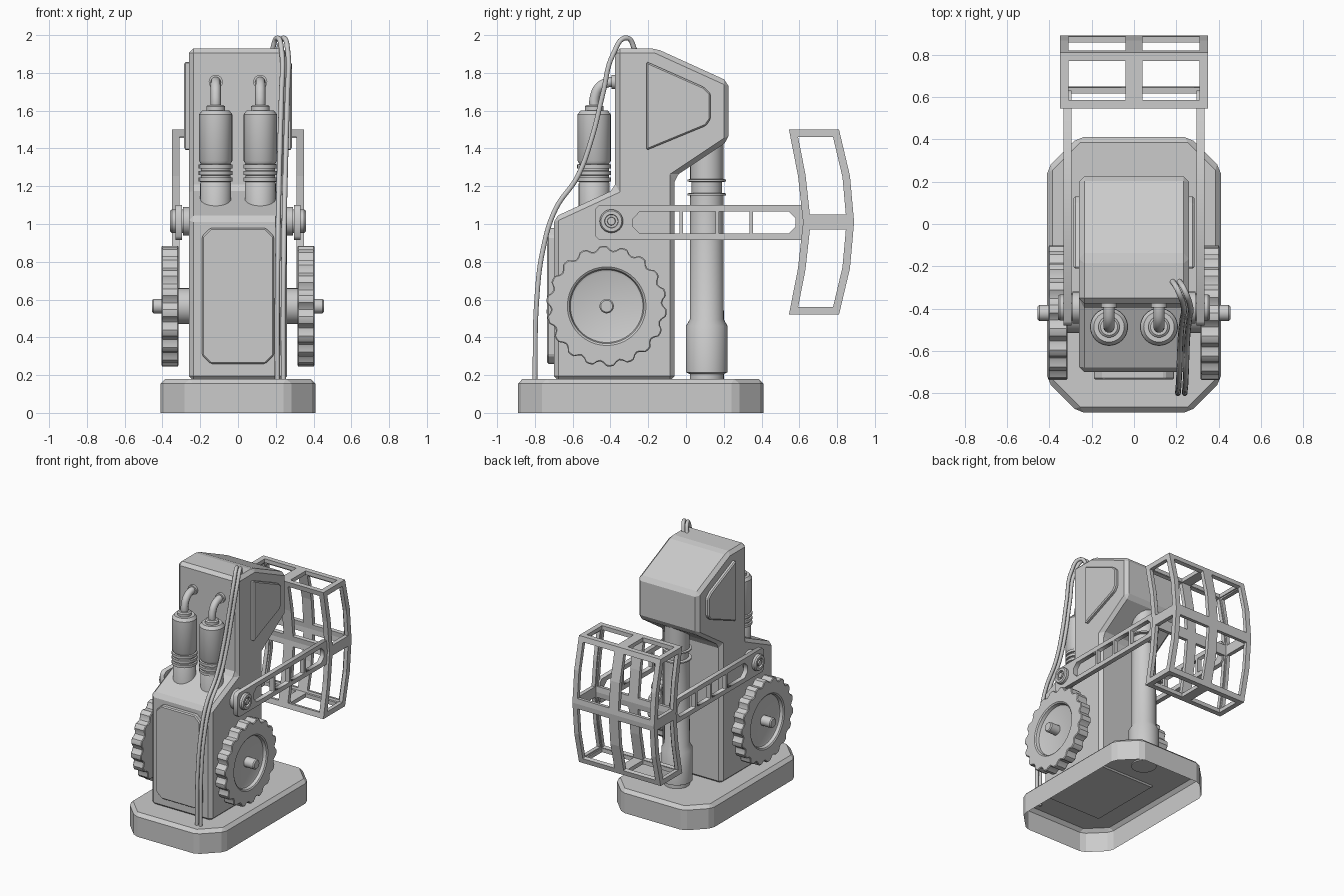
import bpy, bmesh
from math import sin, cos, pi, radians
from mathutils import Vector

if "Cube" in bpy.data.objects:
    bpy.data.objects.remove(bpy.data.objects["Cube"])


def finish(name, bm, bevel=0.0, smooth=False):
    bmesh.ops.recalc_face_normals(bm, faces=bm.faces)
    me = bpy.data.meshes.new(name)
    bm.to_mesh(me)
    bm.free()
    ob = bpy.data.objects.new(name, me)
    bpy.context.collection.objects.link(ob)
    if bevel:
        m = ob.modifiers.new("Bevel", 'BEVEL')
        m.width = bevel
        m.segments = 1
        m.limit_method = 'ANGLE'
        m.angle_limit = radians(20)
    if smooth:
        bpy.ops.object.select_all(action='DESELECT')
        ob.select_set(True)
        bpy.context.view_layer.objects.active = ob
        bpy.ops.object.shade_smooth_by_angle(angle=radians(32))
    return ob


def prism(name, pts, a, b, axis, bevel=0.0, open_start=False):
    """Extrude a flat outline from a to b along an axis."""
    place = {'x': lambda u, v: (a, u, v), 'y': lambda u, v: (u, a, v),
             'z': lambda u, v: (u, v, a)}[axis]
    bm = bmesh.new()
    start = bm.faces.new([bm.verts.new(place(u, v)) for u, v in pts])
    ext = bmesh.ops.extrude_face_region(bm, geom=[start], use_keep_orig=True)
    move = Vector([b - a if axis == k else 0 for k in 'xyz'])
    bmesh.ops.translate(bm, vec=move, verts=[g for g in ext['geom'] if isinstance(g, bmesh.types.BMVert)])
    bmesh.ops.recalc_face_normals(bm, faces=bm.faces)
    if open_start:
        bmesh.ops.delete(bm, geom=[start], context='FACES_ONLY')
    return finish(name, bm, bevel)


def cut_rect(u0, u1, v0, v1, c):
    return [(u0 + c, v0), (u1 - c, v0), (u1, v0 + c), (u1, v1 - c),
            (u1 - c, v1), (u0 + c, v1), (u0, v1 - c), (u0, v0 + c)]


def lathe(name, prof, loc, side=0, n=32):
    """Turn (radius, height) pairs; a radius may be a list. side +-1 points along x."""
    bm = bmesh.new()
    loops = []
    for r, h in prof:
        rs = r if isinstance(r, list) else [r] * n
        loops.append([bm.verts.new((rs[i] * cos(2 * pi * i / n), rs[i] * sin(2 * pi * i / n), h))
                      for i in range(n)])
    for A, B in zip(loops, loops[1:]):
        for i in range(n):
            j = (i + 1) % n
            bm.faces.new((A[i], A[j], B[j], B[i]))
    bm.faces.new(loops[0])
    bm.faces.new(loops[-1])
    ob = finish(name, bm, smooth=True)
    ob.location = loc
    ob.rotation_euler = (0, side * pi / 2, 0)
    return ob


def tube(name, pts, r):
    cu = bpy.data.curves.new(name, 'CURVE')
    cu.dimensions = '3D'
    cu.bevel_depth = r
    cu.bevel_resolution = 3
    cu.resolution_u = 8
    cu.use_fill_caps = True
    sp = cu.splines.new('BEZIER')
    sp.bezier_points.add(len(pts) - 1)
    for bp, p in zip(sp.bezier_points, pts):
        bp.co = p
        bp.handle_left_type = bp.handle_right_type = 'AUTO'
    ob = bpy.data.objects.new(name, cu)
    bpy.context.collection.objects.link(ob)


# base plate: hollow underneath
prism("base", cut_rect(-0.41, 0.41, -0.89, 0.41, 0.145), 0, 0.18, 'z', 0.025, open_start=True)

# main body with overhanging head
prism("body", [(-0.70, 0.17), (-0.06, 0.17), (-0.06, 1.25), (0.225, 1.44), (0.225, 1.755),
               (-0.16, 1.93), (-0.375, 1.93), (-0.375, 1.185), (-0.70, 1.035)],
      -0.26, 0.26, 'x', 0.025)
prism("front_panel", cut_rect(-0.19, 0.19, 0.26, 0.98, 0.045), -0.735, -0.69, 'y', 0.008)

# rear column
lathe("rear_column", [(0.09, 0.17), (0.09, 0.205), (0.11, 0.215), (0.11, 0.46), (0.09, 0.495),
                      (0.088, 1.15), (0.103, 1.152), (0.103, 1.162), (0.08, 1.165), (0.08, 1.222),
                      (0.103, 1.225), (0.103, 1.235), (0.088, 1.238), (0.088, 1.5)], (0, 0.11, 0))

# gear outline
TEETH = 18
tooth = [0.318, 0.32, 0.318, 0.301, 0.294, 0.301]
gear_r = tooth * TEETH
gear_in = [r - 0.006 for r in gear_r]

for s, tag in ((-1, "left"), (1, "right")):
    # head side plate
    prism("head_plate_" + tag, [(-0.21, 1.86), (0.095, 1.725), (0.13, 1.69), (0.13, 1.555),
                                (0.105, 1.52), (-0.21, 1.39)], s * 0.25, s * 0.285, 'x', 0.008)
    # toothed wheel with dished face, and its axle
    lathe("gear_" + tag, [(gear_in, 0.315), (gear_r, 0.32), (gear_r, 0.40), (gear_in, 0.405),
                          (0.208, 0.405), (0.198, 0.398), (0.192, 0.375), (0.18, 0.37)],
          (0, -0.42, 0.565), s, 6 * TEETH)
    lathe("axle_" + tag, [(0.095, 0.25), (0.095, 0.33), (0.038, 0.33), (0.038, 0.447), (0.031, 0.455)],
          (0, -0.42, 0.565), s)
    # arm pivot
    lathe("arm_pivot_" + tag, [(0.075, 0.25), (0.075, 0.29), (0.062, 0.29), (0.062, 0.35), (0.055, 0.36),
                               (0.036, 0.36), (0.034, 0.345), (0.022, 0.345), (0.02, 0.36)],
          (0, -0.395, 1.015), s)
    # arm with cut-out windows
    cu = bpy.data.curves.new("arm_" + tag, 'CURVE')
    cu.dimensions = '2D'
    cu.fill_mode = 'BOTH'
    cu.extrude = 0.018
    outlines = [cut_rect(-0.48, 0.63, 0.915, 1.10, 0.02)]
    for u0, u1, cl, cr in ((-0.28, -0.035, 0.035, 0), (-0.015, 0.155, 0, 0),
                           (0.175, 0.335, 0, 0), (0.355, 0.58, 0, 0.035)):
        outlines.append([(u0 + cl, 0.95), (u1 - cr, 0.95), (u1, 0.95 + cr + 0.001), (u1, 1.064 - cr),
                         (u1 - cr, 1.065), (u0 + cl, 1.065), (u0, 1.064 - cl), (u0, 0.951 + cl)])
    for o in outlines:
        sp = cu.splines.new('POLY')
        sp.points.add(len(o) - 1)
        for p, (u, v) in zip(sp.points, o):
            p.co = (u, v, 0, 1)
        sp.use_cyclic_u = True
    arm = bpy.data.objects.new("arm_" + tag, cu)
    arm.rotation_euler = (pi / 2, 0, pi / 2)
    arm.location.x = s * 0.314
    bpy.context.collection.objects.link(arm)
    # front canister with ribbed lower part, and elbow pipe
    prof = [(0.082, 1.0), (0.082, 1.215)]
    for z in (1.235, 1.27, 1.305):
        prof += [(0.078, z - 0.012), (0.09, z - 0.01), (0.09, z + 0.01), (0.078, z + 0.012)]
    prof += [(0.088, 1.335), (0.088, 1.58), (0.072, 1.602), (0.05, 1.602), (0.05, 1.622), (0.04, 1.63)]
    lathe("canister_" + tag, prof, (s * 0.118, -0.486, 0))
    x = s * 0.118
    tube("elbow_pipe_" + tag, [(x, -0.486, 1.61), (x, -0.484, 1.67), (x, -0.458, 1.725),
                               (x, -0.41, 1.75), (x, -0.36, 1.752)], 0.027)
    collar = lathe("pipe_collar_" + tag, [(0.037, 0), (0.037, 0.03)], (x, -0.365, 1.752))
    collar.rotation_euler = (pi / 2, 0, 0)

# two hanging cables
path = [(0, -0.80, 0.17), (0, -0.79, 0.6), (0.003, -0.757, 0.865), (0.006, -0.69, 1.08),
        (0.01, -0.575, 1.25), (0.015, -0.5, 1.45), (0.022, -0.44, 1.69), (0.025, -0.385, 1.9),
        (0.0, -0.315, 1.985), (-0.03, -0.265, 1.91)]
for i, x in enumerate((0.208, 0.24)):
    tube("cable_%d" % (i + 1), [(x + dx, y, z) for dx, y, z in path], 0.0135)

# rear cage: shell panels, each inset and opened, then thickened
bm = bmesh.new()
zs = [0.52, 0.765, 1.01, 1.255, 1.50]
inner = [0.545, 0.593, 0.62, 0.593, 0.545]
outer = [0.81, 0.868, 0.89, 0.868, 0.81]
V = {(i, j, k): bm.verts.new((x, (inner, outer)[j][k], zs[k]))
     for i, x in enumerate((-0.35, 0, 0.35)) for j in (0, 1) for k in range(5)}
panels = []
for k0 in (0, 2):
    for j in (0, 1):
        for i in (0, 1):
            panels.append([bm.faces.new([V[i, j, k], V[i + 1, j, k], V[i + 1, j, k + 1], V[i, j, k + 1]])
                           for k in (k0, k0 + 1)])
    for i in (0, 2):
        panels.append([bm.faces.new([V[i, 0, k], V[i, 1, k], V[i, 1, k + 1], V[i, 0, k + 1]])
                       for k in (k0, k0 + 1)])
for k in (0, 4):
    for i in (0, 1):
        panels.append([bm.faces.new([V[i, 0, k], V[i + 1, 0, k], V[i + 1, 1, k], V[i, 1, k]])])
bmesh.ops.recalc_face_normals(bm, faces=bm.faces)
for p in panels:
    bmesh.ops.inset_region(bm, faces=p, thickness=0.04, use_boundary=True, use_even_offset=True)
bmesh.ops.delete(bm, geom=[f for p in panels for f in p], context='FACES')
cage = finish("rear_cage", bm)
sol = cage.modifiers.new("Solidify", 'SOLIDIFY')
sol.thickness = 0.03
sol.offset = -1
sol.use_even_offset = True
